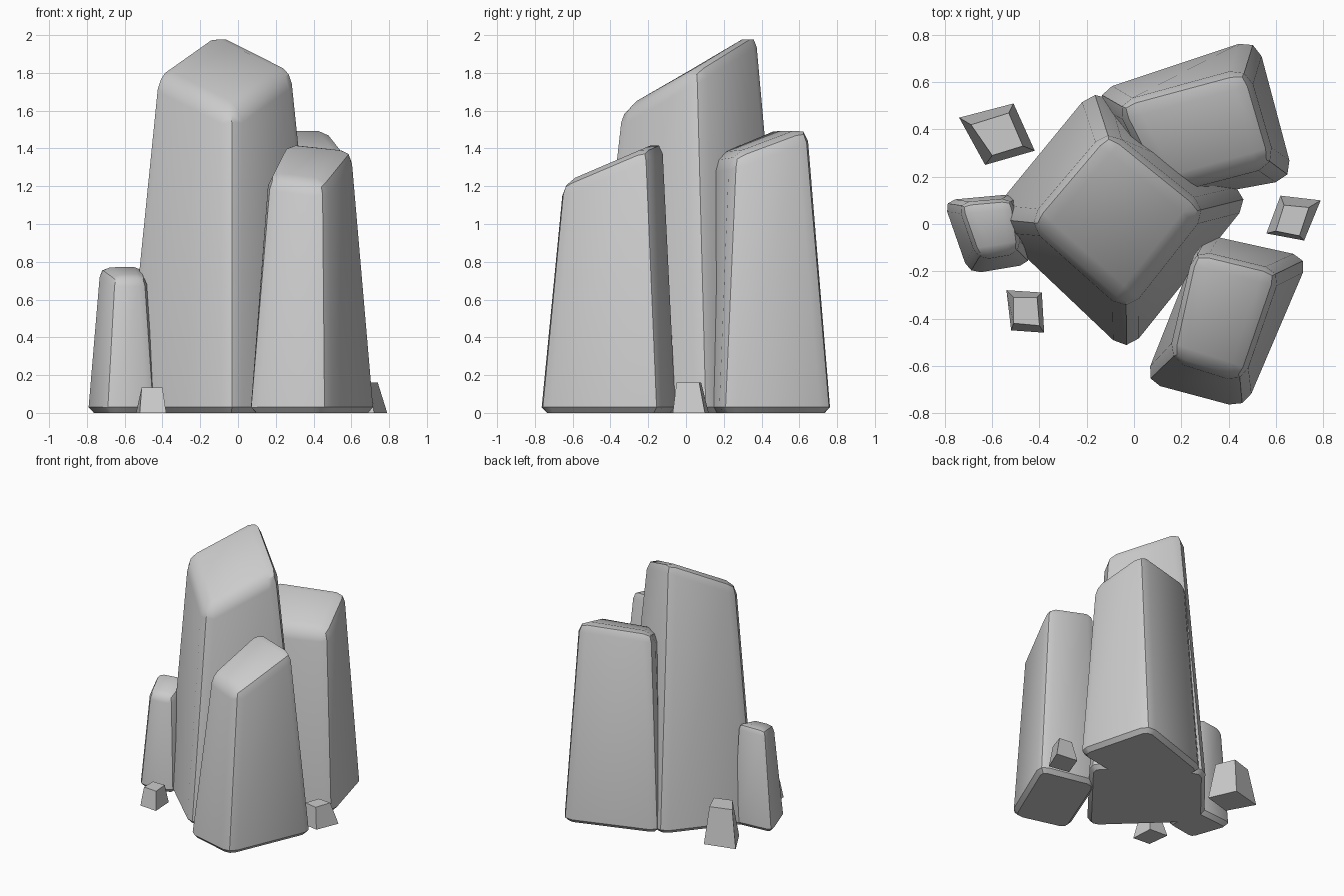
import bpy, bmesh, math

if "Cube" in bpy.data.objects:
    bpy.data.objects.remove(bpy.data.objects["Cube"])


def block(name, base, top):
    """Tapered four-sided block; base is (x, y) points, top is (x, y, z) points."""
    bm = bmesh.new()
    lo = [bm.verts.new((x, y, 0)) for x, y in base]
    hi = [bm.verts.new(p) for p in top]
    bm.faces.new(lo[::-1])
    bm.faces.new(hi)
    for i in range(4):
        j = (i + 1) % 4
        bm.faces.new((lo[i], lo[j], hi[j], hi[i]))
    bmesh.ops.recalc_face_normals(bm, faces=bm.faces)
    return bm


def finish(name, bm, smooth):
    me = bpy.data.meshes.new(name)
    bm.to_mesh(me)
    bm.free()
    ob = bpy.data.objects.new(name, me)
    bpy.context.collection.objects.link(ob)
    if smooth:
        bpy.ops.object.select_all(action='DESELECT')
        ob.select_set(True)
        bpy.context.view_layer.objects.active = ob
        bpy.ops.object.shade_smooth_by_angle(angle=math.radians(35))


def rock(name, base, top, width, foot=0.03):
    bm = block(name, base, top)
    # rounded uprights and crown
    edges = [e for e in bm.edges if max(v.co.z for v in e.verts) > 0.01]
    bmesh.ops.bevel(bm, geom=edges, offset=width, offset_type='OFFSET',
                    segments=2, profile=0.5, affect='EDGES', clamp_overlap=True)
    # small chamfer around the foot
    edges = [e for e in bm.edges if max(v.co.z for v in e.verts) < 0.001]
    bmesh.ops.bevel(bm, geom=edges, offset=foot, offset_type='OFFSET',
                    segments=1, profile=0.5, affect='EDGES', clamp_overlap=True)
    finish(name, bm, True)


def pebble(name, base, top, height):
    finish(name, block(name, base, [(x, y, height) for x, y in top]), False)


# standing rocks (corners run counter-clockwise)
rock("main_rock",
     [(-0.63, 0.02), (-0.03, -0.55), (0.50, 0.11), (-0.17, 0.58)],
     [(-0.45, 0.00, 1.80), (-0.03, -0.37, 1.59), (0.31, 0.06, 1.83), (-0.11, 0.40, 2.04)], 0.08)
rock("front_right_rock",
     [(0.04, -0.67), (0.47, -0.785), (0.745, -0.14), (0.29, -0.04)],
     [(0.15, -0.57), (0.46, -0.67), (0.62, -0.20), (0.25, -0.11)] and
     [(0.15, -0.57, 1.25), (0.46, -0.67, 1.21), (0.62, -0.20, 1.41), (0.25, -0.11, 1.45)], 0.07)
rock("back_right_rock",
     [(0.08, 0.08), (0.68, 0.19), (0.52, 0.79), (-0.17, 0.56)],
     [(0.12, 0.12, 1.35), (0.60, 0.25, 1.37), (0.48, 0.66, 1.52), (-0.08, 0.51, 1.52)], 0.08)
rock("small_left_rock",
     [(-0.81, 0.10), (-0.70, -0.215), (-0.43, -0.17), (-0.48, 0.13)],
     [(-0.745, 0.09, 0.78), (-0.66, -0.15, 0.72), (-0.48, -0.12, 0.72), (-0.51, 0.11, 0.79)], 0.05)

# loose pebbles
pebble("back_left_pebble",
       [(-0.74, 0.45), (-0.63, 0.25), (-0.42, 0.31), (-0.51, 0.51)],
       [(-0.69, 0.42), (-0.60, 0.29), (-0.47, 0.33), (-0.53, 0.47)], 0.28)
pebble("right_pebble",
       [(0.56, -0.04), (0.72, -0.07), (0.79, 0.10), (0.62, 0.12)],
       [(0.60, -0.03), (0.70, -0.05), (0.74, 0.07), (0.635, 0.08)], 0.16)
pebble("front_left_pebble",
       [(-0.54, -0.28), (-0.52, -0.45), (-0.38, -0.46), (-0.39, -0.29)],
       [(-0.51, -0.31), (-0.51, -0.42), (-0.40, -0.43), (-0.41, -0.31)], 0.135)
